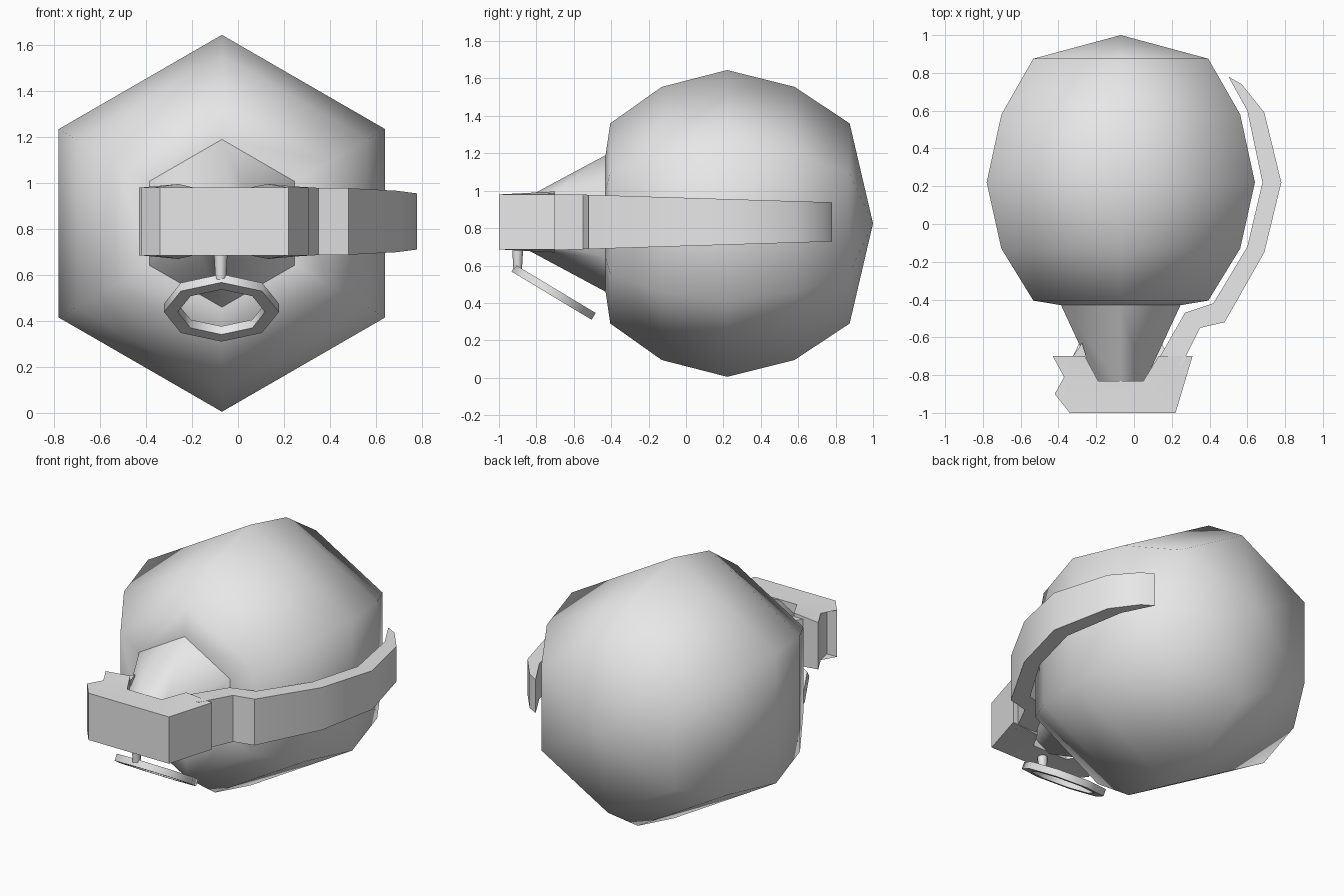
import bpy, bmesh, math
from mathutils import Vector, Matrix

cube = bpy.data.objects.get("Cube")
if cube:
    bpy.data.objects.remove(cube, do_unlink=True)

CX, CZ = -0.07, 0.825

grey = bpy.data.materials.new("light grey")
grey.use_nodes = True
GREY = (0.8, 0.8, 0.8, 1)
grey.diffuse_color = GREY
grey.node_tree.nodes["Principled BSDF"].inputs["Base Color"].default_value = GREY


def finish(name, bm, angle):
    """Turn a bmesh into a shaded object."""
    bmesh.ops.recalc_face_normals(bm, faces=bm.faces)
    mesh = bpy.data.meshes.new(name)
    bm.to_mesh(mesh)
    bm.free()
    mesh.materials.append(grey)
    ob = bpy.data.objects.new(name, mesh)
    bpy.context.collection.objects.link(ob)
    bpy.ops.object.select_all(action='DESELECT')
    ob.select_set(True)
    bpy.context.view_layer.objects.active = ob
    bpy.ops.object.shade_smooth_by_angle(angle=math.radians(angle))
    return ob


def lathe(name, profile, angle, sides=6):
    """Stack polygon rings (y, radius) along the y axis."""
    bm = bmesh.new()
    rings = []
    for y, r in profile:
        ring = []
        for i in range(sides):
            a = math.tau * i / sides
            ring.append(bm.verts.new((CX + r * math.sin(a), y, CZ + r * math.cos(a))))
        rings.append(ring)
    for a, b in zip(rings, rings[1:]):
        for i in range(sides):
            j = (i + 1) % sides
            bm.faces.new((a[i], a[j], b[j], b[i]))
    bm.faces.new(rings[0])
    bm.faces.new(rings[-1])
    bmesh.ops.remove_doubles(bm, verts=bm.verts, dist=0.001)
    return finish(name, bm, angle)


def slab(name, outline, half_height, angle):
    """Extrude a plan outline up and down; half_height depends on position."""
    bm = bmesh.new()
    zc = 0.833
    top = [bm.verts.new((x, y, zc + half_height(x, y))) for x, y in outline]
    low = [bm.verts.new((x, y, zc - half_height(x, y))) for x, y in outline]
    n = len(outline)
    for i in range(n):
        j = (i + 1) % n
        bm.faces.new((top[i], top[j], low[j], low[i]))
    caps = [bm.faces.new(top), bm.faces.new(low)]
    bmesh.ops.triangulate(bm, faces=caps)
    return finish(name, bm, angle)


# Rounded hexagonal body and its tapered neck
lathe("body", [(-0.43, 0.365), (-0.405, 0.535), (-0.13, 0.73), (0.22, 0.82),
               (0.58, 0.73), (0.875, 0.535), (1.0, 0.0001)], 180)
lathe("neck", [(-0.43, 0.365), (-0.84, 0.145)], 65)

# Head block with a notch cut for the neck
slab("head_block",
     [(-0.34, -1), (0.22, -1), (0.31, -0.70), (0.13, -0.70), (0.05, -0.83),
      (-0.19, -0.83), (-0.26, -0.70), (-0.43, -0.70), (-0.37, -0.81),
      (-0.35, -0.90), (-0.42, -0.90)],
     lambda x, y: 0.163 if y > -0.75 and -0.3 < x < 0.2 else 0.147, 20)
slab("side_tab", [(-0.33, -0.71), (-0.275, -0.63), (-0.25, -0.71)],
     lambda x, y: 0.14, 20)

# Lever curving back around the left side, narrowing to its tip
inner = [(0.11, -0.75), (0.27, -0.47), (0.42, -0.42), (0.60, -0.12),
         (0.68, 0.22), (0.60, 0.60), (0.50, 0.78)]
outer = [(0.57, 0.74), (0.69, 0.59), (0.78, 0.22), (0.69, -0.15),
         (0.48, -0.52), (0.35, -0.55), (0.25, -0.75)]
slab("lever", inner + outer, lambda x, y: 0.129 - 0.031 * y, 30)

# Stem under the head block
bm = bmesh.new()
bmesh.ops.create_cone(bm, cap_ends=True, segments=8, radius1=0.023, radius2=0.03,
                      depth=0.12, matrix=Matrix.Translation((-0.075, -0.9, 0.64)))
finish("pin_stem", bm, 50)

# Tilted eight-sided pull ring
bm = bmesh.new()
place = Matrix.Translation((-0.072, -0.708, 0.457)) @ Matrix.Rotation(math.radians(-31), 4, 'X')
section = [(0.25, 0.021), (0.25, -0.021), (0.19, -0.021), (0.19, 0.021)]
loops = []
for i in range(8):
    a = math.tau * i / 8
    loops.append([bm.verts.new(place @ Vector((r * math.cos(a), r * math.sin(a), h)))
                  for r, h in section])
for i in range(8):
    a, b = loops[i], loops[(i + 1) % 8]
    for k in range(4):
        m = (k + 1) % 4
        bm.faces.new((a[k], a[m], b[m], b[k]))
finish("pull_ring", bm, 50)
